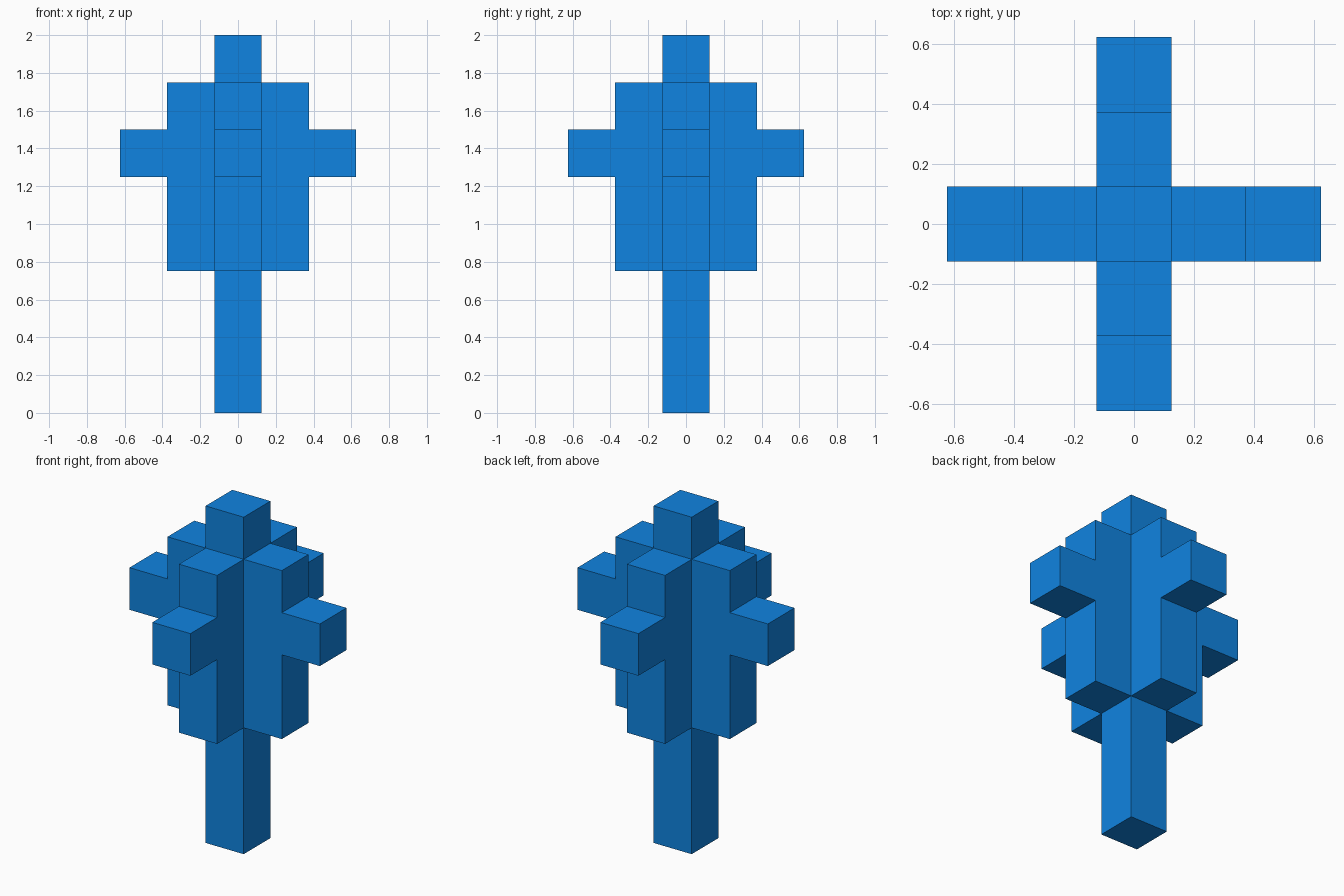
import bpy, bmesh
from mathutils import Vector

if "Cube" in bpy.data.objects:
    bpy.data.objects.remove(bpy.data.objects["Cube"])

U = 0.25                                  # block size
LEVELS = [0.75, 1.25, 1.5, 1.75, 2.0]     # heights of the trunk's edge loops
SIDES = [Vector(d) for d in ((1, 0, 0), (-1, 0, 0), (0, 1, 0), (0, -1, 0))]

bm = bmesh.new()


def push(faces, offset):
    """Extrude a face region and move it; returns the new faces."""
    out = bmesh.ops.extrude_face_region(bm, geom=faces)["geom"]
    bmesh.ops.translate(bm, vec=offset,
                        verts=[g for g in out if isinstance(g, bmesh.types.BMVert)])
    return [g for g in out if isinstance(g, bmesh.types.BMFace)]


# trunk: square column with loops where the branches attach
h = U / 2
cap = [bm.faces.new([bm.verts.new(p) for p in
                     ((-h, -h, 0), (h, -h, 0), (h, h, 0), (-h, h, 0))])]
z = 0
for level in LEVELS:
    cap = push(cap, Vector((0, 0, level - z)))
    z = level
bmesh.ops.recalc_face_normals(bm, faces=bm.faces)

# foliage: a tall slab on each side, then a single block out of its middle
for d in SIDES:
    slab = [f for f in bm.faces if f.normal.dot(d) > 0.9
            and abs(f.calc_center_median().dot(d) - h) < 0.01
            and (f.calc_center_median() - d * h).xy.length < 0.01
            and 0.75 < f.calc_center_median().z < 1.75]
    slab = push(slab, d * U)
    push([f for f in slab if 1.25 < f.calc_center_median().z < 1.5], d * U)

# clean up coplanar faces
bmesh.ops.recalc_face_normals(bm, faces=bm.faces)
bmesh.ops.dissolve_limit(bm, angle_limit=0.01, verts=bm.verts, edges=bm.edges)

mesh = bpy.data.meshes.new("block_tree")
bm.to_mesh(mesh)
bm.free()
tree = bpy.data.objects.new("block_tree", mesh)
bpy.context.collection.objects.link(tree)

blue = bpy.data.materials.new("blue")
blue.diffuse_color = (0.005, 0.23, 0.75, 1)
blue.use_nodes = True
blue.node_tree.nodes["Principled BSDF"].inputs["Base Color"].default_value = blue.diffuse_color
mesh.materials.append(blue)
